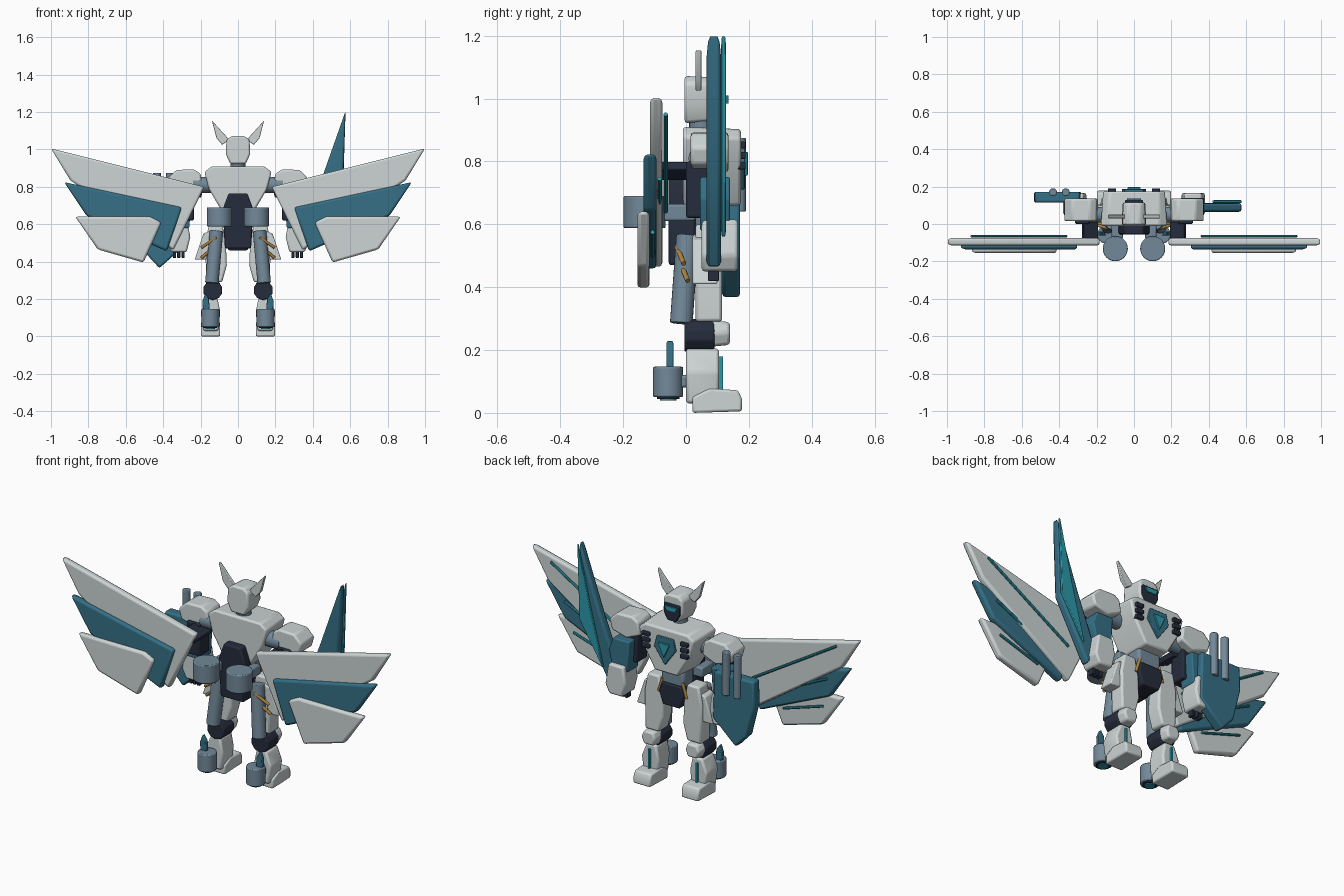
import bpy, bmesh, math
from mathutils import Vector

def colour(name, rgb):
    m = bpy.data.materials.new(name)
    m.diffuse_color = (*rgb, 1)
    return m

WHITE = colour("pale grey", (0.61, 0.66, 0.66))
BLUE = colour("deep blue", (0.035, 0.16, 0.24))
STEEL = colour("steel blue", (0.17, 0.25, 0.32))
DARK = colour("near black", (0.018, 0.025, 0.045))
GOLD = colour("brass", (0.42, 0.23, 0.05))
TEAL = colour("bright teal", (0.025, 0.32, 0.40))

def finish(name, bm, mat, bevel=0.0):
    bmesh.ops.recalc_face_normals(bm, faces=bm.faces)
    me = bpy.data.meshes.new(name)
    bm.to_mesh(me)
    bm.free()
    me.materials.append(mat)
    ob = bpy.data.objects.new(name, me)
    bpy.context.collection.objects.link(ob)
    if bevel:
        mod = ob.modifiers.new("soft edges", 'BEVEL')
        mod.width, mod.segments, mod.limit_method = bevel, 2, 'ANGLE'
    bpy.context.view_layer.objects.active = ob
    ob.select_set(True)
    bpy.ops.object.shade_smooth_by_angle(angle=math.radians(35))
    ob.select_set(False)
    return ob

def plate(name, pts, y0, y1, mat, s=1, bevel=0.006, front=1.0):
    """Extrude an x-z outline along y; front scales the +y face about its middle."""
    bm = bmesh.new()
    cx = sum(p[0] for p in pts) / len(pts)
    cz = sum(p[1] for p in pts) / len(pts)
    a = [bm.verts.new((s * x, y0, z)) for x, z in pts]
    b = [bm.verts.new((s * (cx + (x - cx) * front), y1, cz + (z - cz) * front)) for x, z in pts]
    bm.faces.new(a)
    bm.faces.new(b)
    n = len(pts)
    for i in range(n):
        bm.faces.new((a[i], a[(i + 1) % n], b[(i + 1) % n], b[i]))
    return finish(name, bm, mat, bevel)

def side_block(name, pts, x0, x1, mat, s=1, bevel=0.008):
    """Extrude a y-z outline along x."""
    bm = bmesh.new()
    a, b = ([bm.verts.new((s * x, y, z)) for y, z in pts] for x in (x0, x1))
    bm.faces.new(a)
    bm.faces.new(b)
    n = len(pts)
    for i in range(n):
        bm.faces.new((a[i], a[(i + 1) % n], b[(i + 1) % n], b[i]))
    return finish(name, bm, mat, bevel)

def box(name, x, y, z, mat, s=1, bevel=0.008):
    return side_block(name, [(y[0], z[0]), (y[1], z[0]), (y[1], z[1]), (y[0], z[1])], *x, mat, s, bevel)

def rod(name, p, q, r, mat, s=1, n=24, bevel=0.0):
    p, q = (Vector((s * v[0], v[1], v[2])) for v in (p, q))
    bm = bmesh.new()
    bmesh.ops.create_cone(bm, cap_ends=True, segments=n, radius1=r, radius2=r, depth=(q - p).length)
    rot = Vector((0, 0, 1)).rotation_difference(q - p).to_matrix()
    for v in bm.verts:
        v.co = rot @ v.co + (p + q) / 2
    return finish(name, bm, mat, bevel)

# torso
plate("chest", [(-.14, .91), (.14, .91), (.18, .88), (.155, .785), (.075, .65), (-.075, .65),
                (-.155, .785), (-.18, .88)], -.01, .175, WHITE, bevel=.01, front=.93)
plate("back_block", [(-.05, .765), (.05, .765), (.082, .68), (.07, .47), (-.07, .47), (-.082, .68)],
      -.055, .03, DARK, bevel=.008)
box("waist", (-.07, .07), (.03, .12), (.57, .67), STEEL, bevel=.015)
plate("pelvis", [(-.06, .58), (.06, .58), (.075, .53), (.05, .46), (-.05, .46), (-.075, .53)],
      .02, .13, DARK)
plate("chest_gem_frame", [(-.05, .86), (.05, .86), (.065, .80), (0, .71), (-.065, .80)], .16, .187, BLUE, bevel=.003)
plate("chest_gem", [(-.035, .83), (.035, .83), (0, .755)], .18, .197, TEAL, bevel=.002)

# head
rod("neck", (0, .05, .88), (0, .05, .95), .04, STEEL)
plate("head", [(-.035, 1.072), (.035, 1.072), (.062, 1.05), (.066, .975), (.042, .922), (-.042, .922),
               (-.066, .975), (-.062, 1.05)], -.005, .115, WHITE, bevel=.01, front=.92)
plate("face", [(-.048, 1.02), (.048, 1.02), (.048, .97), (.025, .93), (-.025, .93), (-.048, .97)],
      .10, .128, DARK, bevel=.004)
plate("visor", [(-.038, 1.01), (.038, 1.01), (.025, .985), (-.025, .985)], .12, .135, TEAL, bevel=0)

WINGS = [
    ("upper", [(.18, .80), (1.0, 1.005), (.896, .834), (.345, .46)], -.115, -.075, WHITE, (.87, .95, .36, .64)),
    ("middle", [(.30, .69), (.93, .825), (.81, .645), (.38, .455)], -.135, -.094, BLUE, (.80, .745, .45, .58)),
    ("lower", [(.41, .61), (.47, .64), (.87, .64), (.75, .465), (.505, .395)], -.155, -.116, WHITE,
     (.76, .575, .52, .50)),
]

for s, side in ((1, "left"), (-1, "right")):
    def nm(t):
        return side + "_" + t
    # layered wings with glowing strips on their front faces
    for w, pts, y0, y1, mat, (xa, za, xb, zb) in WINGS:
        plate(nm(w + "_wing"), pts, y0, y1, mat, s, bevel=.012)
        rod(nm(w + "_wing_strip"), (xa, y1 + .01, za), (xb, y1 + .01, zb), .007, TEAL, s, 8)
    plate(nm("wing_pylon"), [(.19, .765), (.27, .80), (.28, .775), (.20, .74)], -.10, .05, DARK, s, .004)
    # ears and chest vents
    plate(nm("ear"), [(.14, 1.155), (.115, 1.06), (.085, 1.025), (.045, 1.05)], .03, .05, WHITE, s, .003)
    for i in range(3):
        z = .775 + .033 * i
        box(nm("chest_vent"), (.095, .14), (.155, .19), (z, z + .022), DARK, s, .004)
    # thrusters behind the waist
    rod(nm("thruster"), (.10, -.132, .588), (.10, -.132, .69), .067, STEEL, s, 32, .005)
    box(nm("thruster_arm"), (.06, .12), (-.08, .03), (.61, .665), STEEL, s)
    # arms
    rod(nm("shoulder_joint"), (.13, .05, .81), (.24, .05, .81), .042, STEEL, s)
    plate(nm("shoulder"), [(.20, .87), (.235, .893), (.33, .89), (.375, .845), (.36, .79), (.27, .765), (.19, .80)],
          .015, .135, WHITE, s, .01)
    box(nm("upper_arm"), (.235, .315), (.0, .09), (.62, .80), DARK, s)
    plate(nm("arm_guard"), [(.25, .75), (.35, .75), (.375, .68), (.35, .58), (.26, .58)], .045, .14, BLUE, s)
    plate(nm("forearm"), [(.27, .615), (.36, .615), (.38, .50), (.355, .45), (.275, .45), (.255, .53)],
          .05, .165, WHITE, s, .01)
    for i in range(3):
        x = .285 + .023 * i
        box(nm("finger"), (x, x + .017), (.07, .105), (.42, .46), DARK, s, .003)
    # brass pistons at the hips
    for i, y in ((0, -.025), (1, -.012)):
        z = .53 - .055 * i
        rod(nm("hip_piston"), (.115 + .015 * i, y - .005, z), (.195, y + .018, z - .055), .008, GOLD, s, 12)
    rod(nm("front_piston"), (.06, .115, .60), (.085, .115, .52), .008, GOLD, s, 12)
    # legs
    rod(nm("thigh_strut"), (.115, .005, .565), (.14, -.015, .285), .036, STEEL, s, 24, .004)
    plate(nm("thigh_armour"), [(.085, .60), (.155, .60), (.175, .50), (.17, .29), (.085, .29), (.06, .38), (.065, .5)],
          .03, .115, WHITE, s, .01)
    plate(nm("hip_skirt"), [(.13, .57), (.185, .55), (.232, .41), (.17, .41)], .02, .10, WHITE, s)
    rod(nm("knee"), (.135, -.005, .247), (.135, .09, .247), .053, DARK, s, 10, .005)
    plate(nm("knee_pad"), [(.10, .295), (.165, .295), (.185, .255), (.165, .21), (.10, .21), (.085, .255)],
          .075, .14, WHITE, s, .01, front=.85)
    plate(nm("shin"), [(.11, .205), (.17, .205), (.20, .13), (.185, .03), (.105, .03), (.095, .13)],
          .0, .105, WHITE, s, .01)
    box(nm("shin_light"), (.14, .15), (.10, .118), (.07, .18), TEAL, s, 0)
    side_block(nm("foot"), [(.02, .0), (.178, .005), (.178, .045), (.165, .072), (.075, .078), (.02, .05)],
               .095, .198, WHITE, s)
    # ankle thrusters with fins
    rod(nm("ankle_thruster"), (.148, -.057, .05), (.148, -.057, .147), .048, STEEL, s, 32, .005)
    rod(nm("ankle_nozzle"), (.148, -.057, .044), (.148, -.057, .06), .036, DARK, s)
    rod(nm("ankle_glow"), (.148, -.057, .039), (.148, -.057, .05), .026, TEAL, s)
    box(nm("ankle_mount"), (.13, .17), (-.03, .02), (.08, .12), STEEL, s)
    plate(nm("ankle_fin"), [(.15, .12), (.155, .20), (.175, .23), (.19, .19), (.185, .09)], -.062, -.04, BLUE, s, .004)

# tall blade on the left arm
plate("arm_blade", [(.575, 1.205), (.56, .78), (.385, .46), (.33, .54), (.45, .85)], .065, .112, BLUE, bevel=.012)
plate("blade_edge", [(.575, 1.2), (.562, .79), (.42, .56), (.50, .87)], .112, .127, TEAL, bevel=.003)

# shield and twin barrels on the right arm
plate("shield", [(.29, .75), (.53, .75), (.535, .62), (.49, .44), (.42, .365), (.28, .49)], .115, .172, BLUE, -1, .01)
for x in (.433, .365):
    rod("shield_barrel", (x, .17, .64), (x, .17, .875), .021, STEEL, -1, 20, .004)
